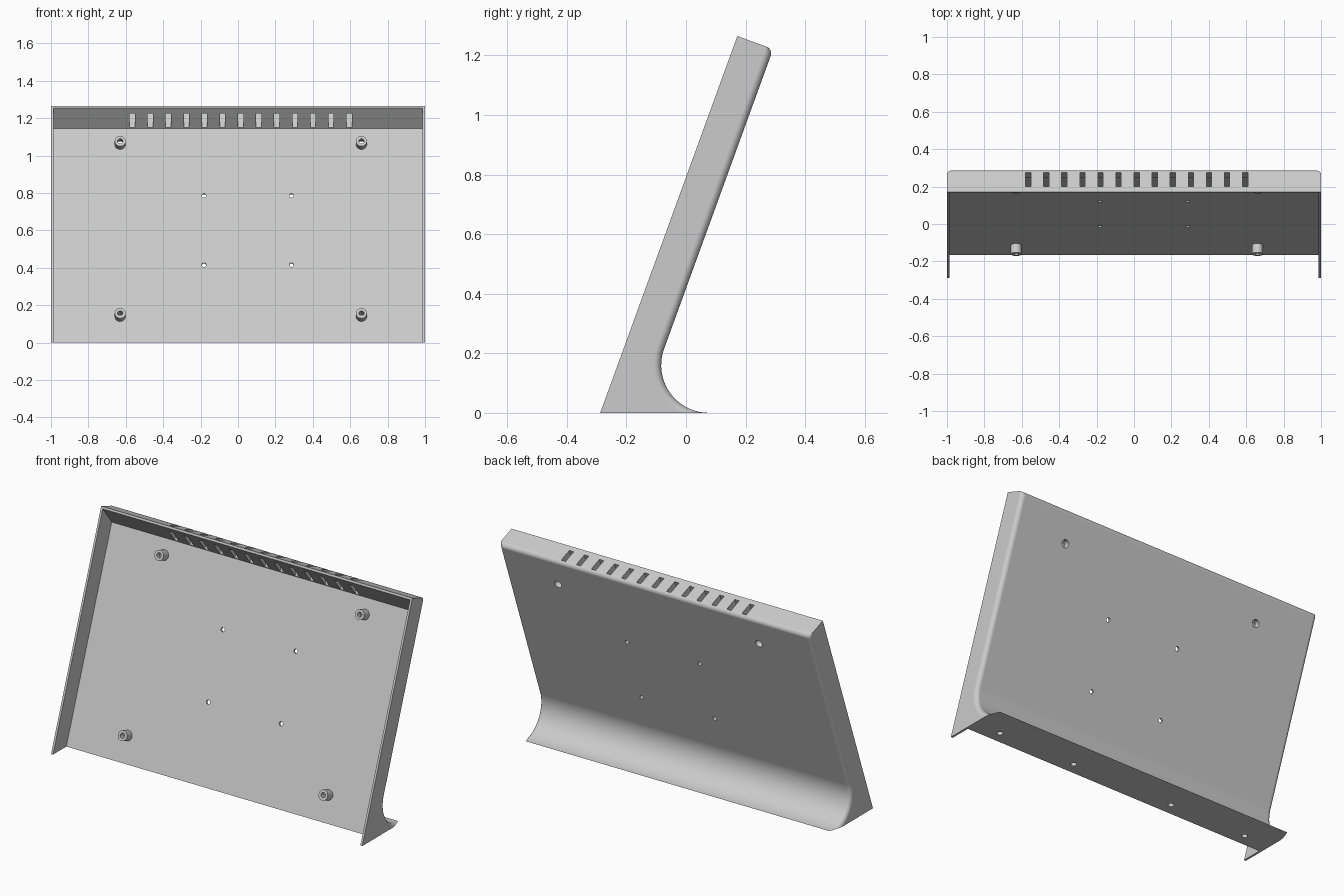
import bpy, bmesh, math
from mathutils import Matrix, Vector

if "Cube" in bpy.data.objects:
    bpy.data.objects.remove(bpy.data.objects["Cube"])

TILT = math.radians(20)
C, S = math.cos(TILT), math.sin(TILT)
FRONT_Y = -0.288
LENGTH, DEPTH, WALL = 1.346, 0.128, 0.0125   # size along the slope, depth behind the front
FLOOR = DEPTH - WALL
ROUND, SWEEP = 0.025, 0.16                   # edge rounding and foot curve radii

grey = bpy.data.materials.new("light_grey")
grey.use_nodes = True
grey.diffuse_color = (0.6, 0.6, 0.6, 1)
grey.node_tree.nodes["Principled BSDF"].inputs["Base Color"].default_value = (0.6, 0.6, 0.6, 1)


def place(x, d, s):
    """Point from sideways, depth and up-the-slope distances."""
    return Vector((x, FRONT_Y + d * C + s * S, s * C - d * S))


TILTED = Matrix.Translation((0, FRONT_Y, 0)) @ Matrix.Rotation(-TILT, 4, 'X')


def finish(name, bm):
    bmesh.ops.recalc_face_normals(bm, faces=bm.faces)
    me = bpy.data.meshes.new(name)
    bm.to_mesh(me)
    bm.free()
    me.materials.append(grey)
    ob = bpy.data.objects.new(name, me)
    bpy.context.collection.objects.link(ob)
    return ob


def loft(bm, rings):
    """Skin a row of equal closed rings and cap both ends."""
    rows = [[bm.verts.new(p) for p in ring] for ring in rings]
    n = len(rows[0])
    for a, b in zip(rows, rows[1:]):
        for i in range(n):
            j = (i + 1) % n
            bm.faces.new((a[i], a[j], b[j], b[i]))
    bm.faces.new(rows[0])
    bm.faces.new(rows[-1])


def add_box(bm, x, d0, d1, s0, s1, width):
    m = (TILTED @ Matrix.Translation((x, (d0 + d1) / 2, (s0 + s1) / 2))
         @ Matrix.Diagonal((width, d1 - d0, s1 - s0, 1)))
    bmesh.ops.create_cube(bm, size=1, matrix=m)


def add_rod(bm, x, s, d0, d1, radius):
    """Cylinder square to the panel."""
    m = (TILTED @ Matrix.Translation((x, (d0 + d1) / 2, s)) @ Matrix.Rotation(math.pi / 2, 4, 'X'))
    bmesh.ops.create_cone(bm, cap_ends=True, segments=32, radius1=radius,
                          radius2=radius, depth=d1 - d0, matrix=m)


def cut(ob, cutter):
    cutter.hide_render = True
    mod = ob.modifiers.new("cut", 'BOOLEAN')
    mod.operation, mod.solver, mod.object = 'DIFFERENCE', 'EXACT', cutter
    bpy.context.view_layer.objects.active = ob
    bpy.ops.object.modifier_apply(modifier=mod.name)


def smooth(ob):
    bpy.ops.object.select_all(action='DESELECT')
    ob.select_set(True)
    bpy.context.view_layer.objects.active = ob
    bpy.ops.object.shade_smooth_by_angle(angle=math.radians(30))
    mod = ob.modifiers.new("even_shading", 'WEIGHTED_NORMAL')
    mod.keep_sharp = True


# Body: side profile whose back is drawn in by an inset near each side
def profile(x, inset):
    pts = [place(x, 0, 0), place(x, 0, LENGTH)]
    pts[0].z = 0
    for i in range(9):                       # rounded top back edge
        a = math.pi / 2 * i / 8
        pts.append(place(x, DEPTH - ROUND + (ROUND - inset) * math.sin(a),
                         LENGTH - ROUND + ROUND * math.cos(a)))
    r = SWEEP + inset                        # hollow curve down to the foot
    mid_d = DEPTH + SWEEP
    mid = place(x, mid_d, (SWEEP + mid_d * S) / C)
    start, end = math.pi - TILT, math.pi + math.asin(SWEEP / r)
    for i in range(21):
        a = start + (end - start) * i / 20
        pts.append(Vector((x, mid.y + r * math.cos(a), mid.z + r * math.sin(a))))
    return pts


half = []
for i in range(9):
    a = math.pi / 2 * i / 8
    half.append((1 - ROUND + ROUND * math.sin(a), ROUND * (1 - math.cos(a))))
stations = [(-x, k) for x, k in reversed(half)] + half
bm = bmesh.new()
loft(bm, [profile(x, k) for x, k in stations])
body = finish("stand_body", bm)

# Open cavity with a sloping roof
bm = bmesh.new()
roof = [(-0.05, LENGTH - WALL + 0.032), (FLOOR, LENGTH - 0.086), (FLOOR, -0.2), (-0.05, -0.2)]
loft(bm, [[place(x, d, s) for d, s in roof] for x in (WALL - 1, 1 - WALL)])
cavity = finish("cavity_cutter", bm)

# Vent slots, panel holes, post bores and foot holes
POSTS = [(name, x, s) for x, side in ((-0.63, "right"), (0.66, "left"))
         for name, s in (("top_" + side, 1.17), ("bottom_" + side, 0.191))]
bm = bmesh.new()
for i in range(13):
    add_box(bm, -0.566 + i * 0.0967, 0.031, 0.11, LENGTH - 0.12, LENGTH + 0.05, 0.028)
for x in (-0.182, 0.286):
    for s in (0.484, 0.878):
        add_rod(bm, x, s, 0.09, 0.16, 0.012)
for name, x, s in POSTS:
    add_rod(bm, x, s, 0.04, 0.16 if s > 1 else FLOOR + 0.006, 0.014)
for x in (-0.83, -0.33, 0.33, 0.83):
    bmesh.ops.create_cone(bm, cap_ends=True, segments=32, radius1=0.016, radius2=0.016,
                          depth=0.12, matrix=Matrix.Translation((x, -0.095, 0)))
holes = finish("hole_cutter", bm)

# Wider recesses behind the upper posts
bm = bmesh.new()
for name, x, s in POSTS:
    if s > 1:
        add_rod(bm, x, s, FLOOR - 0.02, 0.16, 0.022)
recesses = finish("recess_cutter", bm)

for tool in (cavity, holes, recesses):
    cut(body, tool)
smooth(body)

# Mounting posts
for name, x, s in POSTS:
    bm = bmesh.new()
    add_rod(bm, x, s, FLOOR - 0.05, FLOOR + 0.004, 0.029)
    post = finish("post_" + name, bm)
    cut(post, holes)
    cut(post, recesses)
    smooth(post)

for tool in (cavity, holes, recesses):
    bpy.data.objects.remove(tool)
